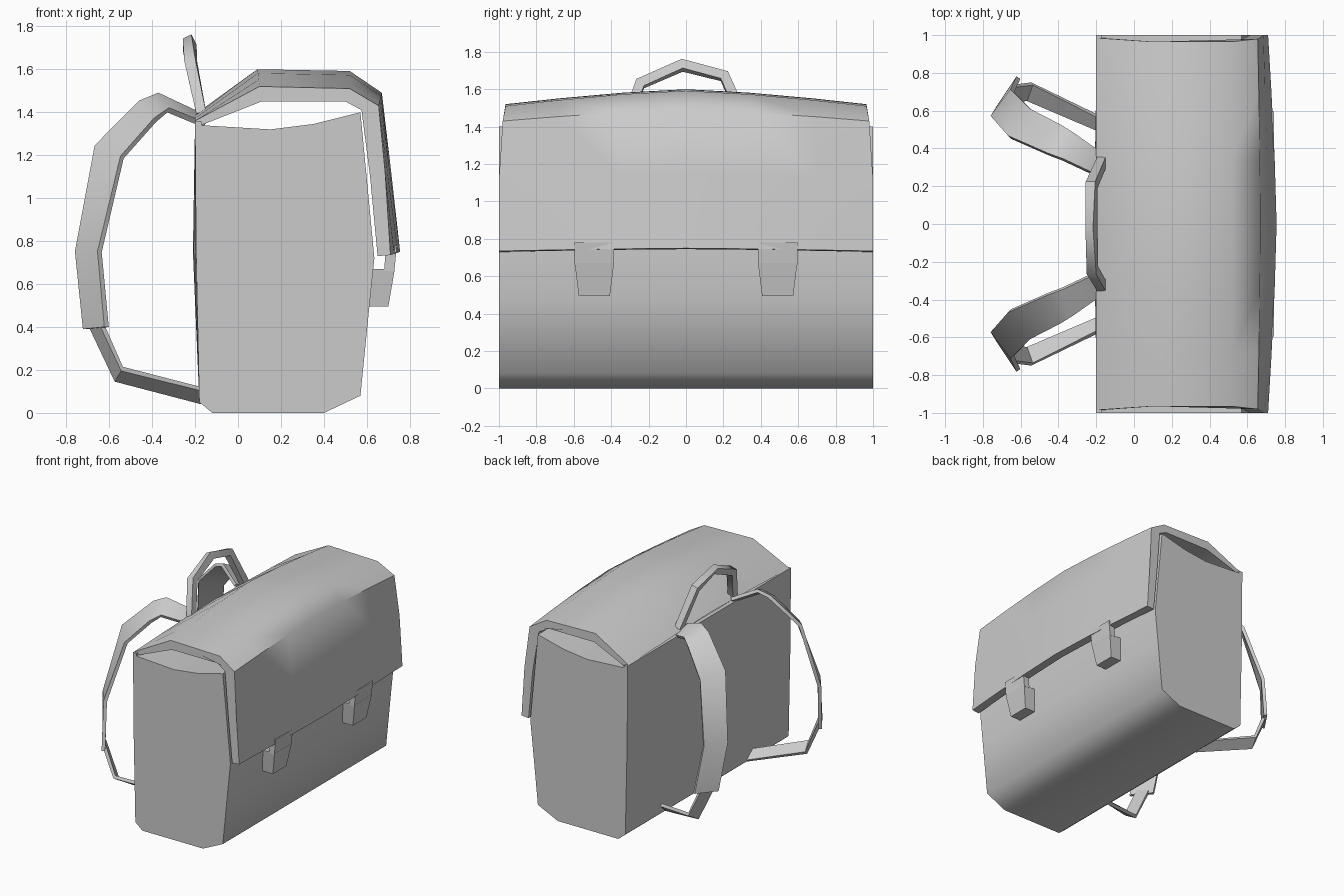
import bpy, bmesh, math
from mathutils import Vector

if "Cube" in bpy.data.objects:
    bpy.data.objects.remove(bpy.data.objects["Cube"])


def loft(name, rings, angle=50):
    """Skin a list of equal-length rings into a capped solid."""
    bm = bmesh.new()
    vs = [[bm.verts.new(p) for p in r] for r in rings]
    n = len(rings[0])
    for a, b in zip(vs, vs[1:]):
        for i in range(n):
            j = (i + 1) % n
            bm.faces.new((a[i], a[j], b[j], b[i]))
    bm.faces.new(vs[0][::-1])
    bm.faces.new(vs[-1])
    bmesh.ops.recalc_face_normals(bm, faces=bm.faces[:])
    me = bpy.data.meshes.new(name)
    bm.to_mesh(me)
    bm.free()
    ob = bpy.data.objects.new(name, me)
    bpy.context.collection.objects.link(ob)
    bpy.ops.object.select_all(action='DESELECT')
    ob.select_set(True)
    bpy.context.view_layer.objects.active = ob
    bpy.ops.object.shade_smooth_by_angle(angle=math.radians(angle))
    return ob


def band(name, path, widths, thick, side=1):
    """Flat strap along a path; widths give the full cross-strap vector."""
    flip = lambda v: Vector((v[0], v[1] * side, v[2]))
    pts = [flip(p) for p in path]
    ws = [flip(w) for w in widths]
    rings = []
    for i, (p, w) in enumerate(zip(pts, ws)):
        a, b = pts[max(i - 1, 0)], pts[min(i + 1, len(pts) - 1)]
        n = (b - a).cross(w).normalized() * thick / 2
        h = w / 2
        rings.append([p - h - n, p + h - n, p + h + n, p - h + n])
    return loft(name, rings)


STATIONS = (-1, -0.7, -0.35, 0, 0.35, 0.7, 1)
bulge = lambda y: 1 - abs(y) ** 1.4

# main bag body, a side profile extruded along y
body = [(-0.18, 0.05), (-0.12, 0), (0.40, 0), (0.57, 0.08), (0.61, 0.48),
        (0.635, 0.72), (0.57, 1.40), (0.35, 1.345), (0.15, 1.32), (-0.18, 1.34)]
loft("bag_body", [[(x, y, z) for x, z in body] for y in (-1, 1)], 65)

# back panel, bowed slightly outwards
rings = []
for y in STATIONS:
    b = 0.015 * bulge(y)
    rings.append([(-0.165, y, 0.05), (-0.18, y, 0.05), (-0.195 - b, y, 0.75),
                  (-0.20, y, 1.36), (-0.17, y, 1.36)])
loft("back_panel", rings)

# flap: outer end profile, outer middle profile and inner end profile
outer_end = [(-0.20, 1.36), (0.10, 1.52), (0.52, 1.51), (0.655, 1.43), (0.685, 1.12), (0.71, 0.735)]
outer_mid = [(-0.20, 1.39), (0.09, 1.60), (0.52, 1.592), (0.67, 1.49), (0.71, 1.15), (0.755, 0.75)]
inner_end = [(-0.17, 1.34), (0.11, 1.45), (0.50, 1.45), (0.575, 1.41), (0.615, 1.10), (0.65, 0.73)]
narrow = [0.985, 0.965, 0.965, 0.98, 1, 1]
rings = []
for y in STATIONS:
    t = bulge(y)
    out, inn = [], []
    for e, m, i, k in zip(outer_end, outer_mid, inner_end, narrow):
        dx, dz = (m[0] - e[0]) * t, (m[1] - e[1]) * t
        out.append((e[0] + dx, y * k, e[1] + dz))
        inn.append((i[0] + dx, y * k, i[1] + dz))
    rings.append(out + inn[::-1])
loft("flap", rings)

# clasps: a tab coming off the flap and a tapered buckle below it
for side, tag in ((-1, "left"), (1, "right")):
    c = 0.49 * side
    tab = lambda x0, x1, z, h: [(x0, c - h, z), (x1, c - h, z), (x1, c + h, z), (x0, c + h, z)]
    loft("clasp_tab_" + tag, [tab(0.69, 0.74, 0.78, 0.105), tab(0.68, 0.728, 0.66, 0.105)], 30)
    loft("clasp_buckle_" + tag, [tab(0.62, 0.73, 0.67, 0.105), tab(0.60, 0.70, 0.495, 0.083)], 30)

# shoulder straps: wide padded upper part and narrow lower webbing
for side, tag in ((-1, "left"), (1, "right")):
    band("shoulder_strap_" + tag,
         [(-0.18, 0.31, 1.37), (-0.35, 0.41, 1.445), (-0.42, 0.445, 1.405), (-0.60, 0.53, 1.215),
          (-0.697, 0.635, 0.75), (-0.662, 0.70, 0.395)],
         [(0.05, 0.10, -0.06), (0.05, 0.14, -0.07), (0.07, 0.15, -0.08), (0.12, 0.14, -0.05),
          (0.105, 0.14, 0), (0.10, 0.15, 0.01)], 0.025, side)
    band("lower_strap_" + tag,
         [(-0.665, 0.69, 0.42), (-0.555, 0.70, 0.18), (-0.17, 0.525, 0.08)],
         [(0.05, 0.08, 0.01), (0.03, 0.085, 0.05), (0.01, 0.065, 0.06)], 0.025, side)

# carry handle on the top back edge
band("carry_handle",
     [(-0.17, -0.33, 1.39), (-0.22, -0.245, 1.63), (-0.225, -0.02, 1.728), (-0.225, 0.205, 1.67),
      (-0.17, 0.33, 1.39)],
     [(0.045, 0, 0.01), (0.05, 0, 0.015), (0.04, 0, 0.02), (0.05, 0, 0.015), (0.045, 0, 0.01)], 0.055)
